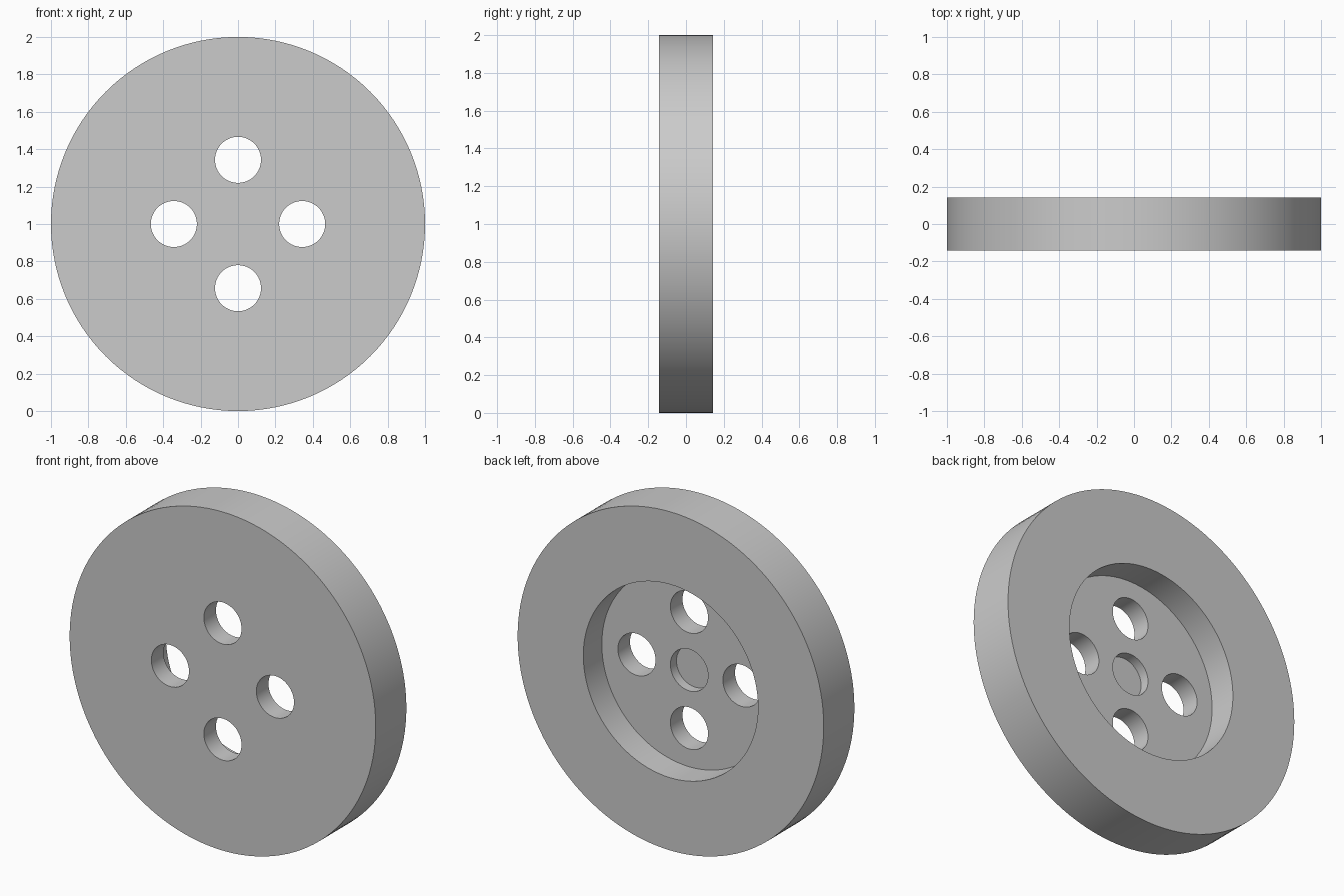
import bpy
import math

if "Cube" in bpy.data.objects:
    bpy.data.objects.remove(bpy.data.objects["Cube"])

RADIUS, HALF = 1.0, 0.143      # disc radius and half thickness
RECESS_R, FLOOR_Y = 0.571, -0.03
HOLE_R, HOLE_RING = 0.123, 0.343
POCKET_Y = -0.087

grey = bpy.data.materials.new("plain grey")
grey.use_nodes = True
colour = (0.6, 0.6, 0.6, 1)
grey.diffuse_color = colour
grey.node_tree.nodes["Principled BSDF"].inputs["Base Color"].default_value = colour


def cylinder(name, radius, y0, y1, x=0.0, z=RADIUS, sides=64):
    """Cylinder along the y axis, from y0 to y1."""
    bpy.ops.mesh.primitive_cylinder_add(
        vertices=sides, radius=radius, depth=y1 - y0,
        location=(x, (y0 + y1) / 2, z), rotation=(math.pi / 2, 0, 0))
    obj = bpy.context.object
    obj.name = name
    obj.data.materials.append(grey)
    return obj


# Solid disc
disc = cylinder("wheel_disc", RADIUS, -HALF, HALF, sides=128)

# Back recess, blind centre pocket and four through holes
cutters = [cylinder("recess_cutter", RECESS_R, FLOOR_Y, HALF + 0.1, sides=96),
           cylinder("pocket_cutter", HOLE_R, POCKET_Y, HALF + 0.2)]
for i in range(4):
    a = i * math.pi / 2
    cutters.append(cylinder("hole_cutter", HOLE_R, -HALF - 0.1, HALF + 0.2,
                            HOLE_RING * math.cos(a),
                            RADIUS + HOLE_RING * math.sin(a)))

bpy.ops.object.select_all(action="DESELECT")
disc.select_set(True)
bpy.context.view_layer.objects.active = disc
for cutter in cutters:
    cutter.hide_render = True
    cut = disc.modifiers.new("cut", "BOOLEAN")
    cut.operation = "DIFFERENCE"
    cut.solver = "EXACT"
    cut.object = cutter
    bpy.ops.object.modifier_apply(modifier=cut.name)
for cutter in cutters:
    bpy.data.objects.remove(cutter)

bpy.ops.object.shade_smooth_by_angle(angle=math.radians(30))
